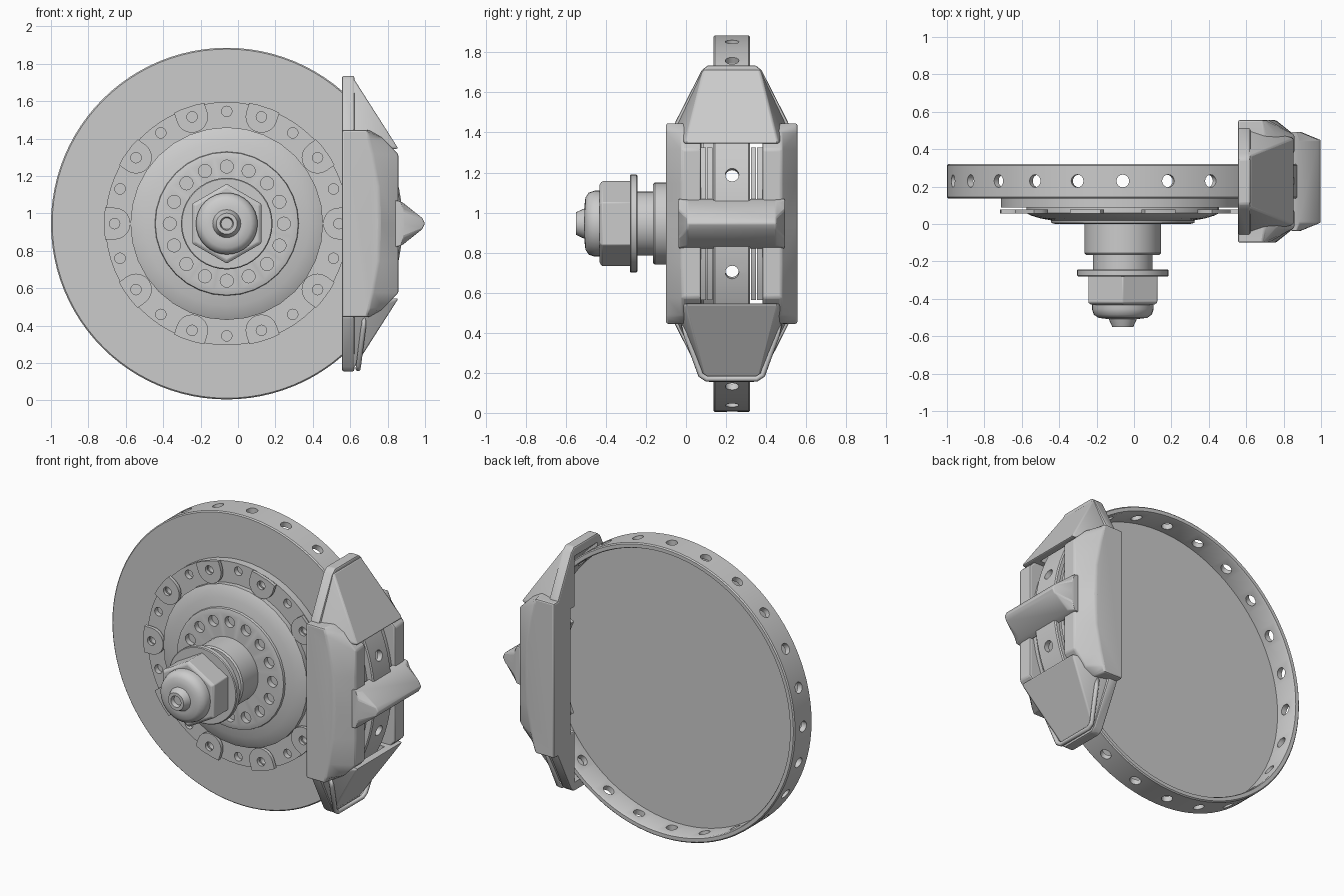
import bpy, bmesh, math
from mathutils import Vector
from math import sin, cos, pi, radians

if "Cube" in bpy.data.objects:
    bpy.data.objects.remove(bpy.data.objects["Cube"])

CX, CZ, CY = -0.06, 0.945, 0.228   # rotor axis (x, z) and caliper mid-plane (y)


def finish(name, bm, smooth=35):
    bmesh.ops.recalc_face_normals(bm, faces=bm.faces[:])
    me = bpy.data.meshes.new(name)
    bm.to_mesh(me)
    bm.free()
    ob = bpy.data.objects.new(name, me)
    bpy.context.collection.objects.link(ob)
    shade(ob, smooth)
    return ob


def activate(ob):
    bpy.ops.object.select_all(action='DESELECT')
    ob.select_set(True)
    bpy.context.view_layer.objects.active = ob


def shade(ob, angle=35):
    activate(ob)
    bpy.ops.object.shade_smooth_by_angle(angle=radians(angle))


def solids(name, lofts):
    """One mesh from several capped lofts; each loft is a list of equal loops."""
    bm = bmesh.new()
    for loops in lofts:
        rows = [[bm.verts.new(p) for p in lp] for lp in loops]
        n = len(rows[0])
        for a, b in zip(rows, rows[1:]):
            for i in range(n):
                j = (i + 1) % n
                bm.faces.new((a[i], a[j], b[j], b[i]))
        bm.faces.new(rows[0])
        bm.faces.new(rows[-1])
    return finish(name, bm)


def lathe(name, profile, n=64, smooth=35):
    """Spin a closed (radius, y) profile round the rotor axis."""
    bm = bmesh.new()
    rows = [[bm.verts.new((CX + r * cos(2 * pi * k / n), y, CZ + r * sin(2 * pi * k / n)))
             for r, y in profile] for k in range(n)]
    m = len(profile)
    for k in range(n):
        a, b = rows[k], rows[(k + 1) % n]
        for i in range(m):
            j = (i + 1) % m
            if profile[i][0] or profile[j][0]:
                bm.faces.new((a[i], a[j], b[j], b[i]))
    bmesh.ops.remove_doubles(bm, verts=bm.verts[:], dist=1e-5)
    return finish(name, bm, smooth)


def circle(c, axis, r, n=16):
    q = Vector(axis).to_track_quat('Z', 'Y')
    return [Vector(c) + q @ Vector((r * cos(2 * pi * i / n), r * sin(2 * pi * i / n), 0)) for i in range(n)]


def rod(a, b, r, n=16):
    d = Vector(b) - Vector(a)
    return [circle(a, d, r, n), circle(b, d, r, n)]


def polar(r, deg, y):
    return (CX + r * cos(radians(deg)), y, CZ + r * sin(radians(deg)))


def apply(ob, kind, **kw):
    m = ob.modifiers.new(kind.title(), kind)
    for k, v in kw.items():
        setattr(m, k, v)
    activate(ob)
    bpy.ops.object.modifier_apply(modifier=m.name)
    shade(ob)


def bevel(ob, w):
    apply(ob, 'BEVEL', width=w, segments=2, limit_method='ANGLE', angle_limit=radians(25))


def cut(targets, cutter):
    for t in targets:
        apply(t, 'BOOLEAN', operation='DIFFERENCE', solver='EXACT', object=cutter)
    bpy.data.objects.remove(cutter)


# Rotor: shallow cup, open at the back, with holes round the rim
rotor = lathe("rotor", [(0, 0.137), (0.933, 0.137), (0.94, 0.144), (0.94, 0.313), (0.933, 0.32),
                        (0.91, 0.32), (0.905, 0.31), (0.905, 0.16), (0, 0.16)], 96)
cut([rotor], solids("rim_cutter", [rod(polar(0.86, a, 0.23), polar(1.0, a, 0.23), 0.034)
                                   for a in range(0, 360, 15)]))

# Carrier ring and the scalloped mounting tabs in front of it
ring = lathe("carrier_ring", [(0.48, 0.088), (0.65, 0.088), (0.65, 0.14), (0.48, 0.14)], 64)


def tab(deg):
    a = radians(deg)
    pts = [(0.6 - 0.085 * cos(t), 0.085 * sin(t)) for t in [pi * (i / 10 - 0.5) for i in range(11)]]
    pts += [(0.65, 0.085), (0.656, 0.04), (0.656, -0.04), (0.65, -0.085)]
    return [[(CX + u * cos(a) - v * sin(a), y, CZ + u * sin(a) + v * cos(a)) for u, v in pts]
            for y in (0.056, 0.078)]


tabs = solids("mounting_tabs", [tab(36 * i) for i in range(10)])
cut([ring, tabs], solids("bolt_cutter", [rod(polar(0.6, 18 * i, 0.03), polar(0.6, 18 * i, 0.12), 0.028)
                                         for i in range(20)]))

# Hat with its circle of sixteen holes
hat = lathe("hat", [(0, 0), (0.36, 0), (0.382, 0.006), (0.385, 0.02), (0.44, 0.03), (0.49, 0.045),
                    (0.515, 0.058), (0.515, 0.139), (0, 0.139)], 32)
cut([hat], solids("hub_cutter", [rod(polar(0.305, 22.5 * i, -0.03), polar(0.305, 22.5 * i, 0.035), 0.035)
                                 for i in range(16)]))

# Hub spindle, washer, hex nut, cap and tip
lathe("hub", [(0, 0.01), (0.205, 0.01), (0.205, -0.155), (0.197, -0.165), (0.16, -0.165),
              (0.16, -0.25), (0, -0.25)], 40)
lathe("washer", [(0, -0.243), (0.24, -0.243), (0.245, -0.248), (0.245, -0.275), (0.24, -0.28), (0, -0.28)], 40)
nut = solids("hex_nut", [[[polar(r, 90 + 60 * i, y) for i in range(6)]
                          for r, y in ((0.213, -0.27), (0.213, -0.42), (0.195, -0.432))]])
bevel(nut, 0.005)
lathe("nut_cap", [(0, -0.42), (0.165, -0.42), (0.165, -0.455), (0.155, -0.485), (0.13, -0.502),
                  (0.09, -0.507), (0, -0.507)], 32, 45)
lathe("spindle_tip", [(0, -0.5), (0.078, -0.5), (0.072, -0.515), (0.056, -0.55), (0.036, -0.55),
                      (0.03, -0.525), (0, -0.525)], 24)

# Caliper cheeks, mirrored front to back
zs = (0.5, 0.46, 0.37, 0.2, 0, -0.2, -0.37, -0.46, -0.5)
inner = (0.69, 0.70, 0.72, 0.752, 0.758, 0.752, 0.72, 0.70, 0.69)
outer = (0.70, 0.77, 0.858, 0.858, 0.858, 0.858, 0.858, 0.77, 0.70)


def cheek_loop(xs, y):
    return [(x, y, CZ + z) for x, z in zip(xs, zs)] + [(0.556, y, CZ - 0.5), (0.556, y, CZ + 0.5)]


for name, f in (("front_cheek", lambda y: y), ("rear_cheek", lambda y: 2 * CY - y)):
    ck = solids(name, [[cheek_loop(inner, f(-0.1)), cheek_loop(outer, f(-0.02)), cheek_loop(outer, f(0.075))]])
    bevel(ck, 0.01)

# End plates and sloping end covers, mirrored top to bottom, slotted for the rotor
ends = []
for s, side in ((1, "upper"), (-1, "lower")):
    outline = [(0.285, 0.4), (0.285, 0.5), (0.15, 0.765), (0.12, 0.79)]
    outline += [(-y, z) for y, z in reversed(outline)]
    plate = solids(side + "_end_plate", [[[(x, CY + y, CZ + s * z) for y, z in outline] for x in (0.556, 0.622)]])
    bm = bmesh.new()
    for x, y, z in ((0.6, 0.275, 0.4), (0.6, 0.275, 0.5), (0.622, 0.265, 0.5), (0.622, 0.14, 0.77),
                    (0.6, 0.14, 0.77), (0.858, 0.235, 0.4)):
        for m in (1, -1):
            bm.verts.new((x, CY + m * y, CZ + s * z))
    bmesh.ops.convex_hull(bm, input=bm.verts[:])
    bmesh.ops.dissolve_limit(bm, angle_limit=radians(1), verts=bm.verts[:], edges=bm.edges[:])
    cover = finish(side + "_end_cover", bm)
    for o in (plate, cover):
        bevel(o, 0.01)
    ends += [plate, cover]
cut(ends, solids("slot_cutter", [rod((CX, 0.11, CZ), (CX, 0.345, CZ), 0.957, 96)]))


# Brake pads: arc-shaped strips either side of the rotor
def pad(y0, y1):
    angs = [-25 + 50 * i / 12 for i in range(13)]
    return [[polar(0.9, a, y) for a in angs] + [polar(0.70, a, y) for a in reversed(angs)] for y in (y0, y1)]


solids("brake_pads", [pad(0.07, 0.10), pad(0.105, 0.132), pad(0.324, 0.35), pad(0.355, 0.386)])

# Bridge bar across the caliper window
bar_end = [(0.84, 0.125), (0.87, 0.12), (0.885, 0.07), (0.89, 0.0)]
bar_mid = [(0.84, 0.125), (0.885, 0.11), (0.985, 0.03), (1.0, 0.0)]


def bar_loop(prof, y):
    full = prof + [(x, -z) for x, z in reversed(prof[:-1])]
    return [(x, y, CZ + z) for x, z in full]


bar = solids("bridge_bar", [[bar_loop(bar_end, CY - 0.265), bar_loop(bar_mid, CY - 0.22),
                             bar_loop(bar_mid, CY + 0.22), bar_loop(bar_end, CY + 0.265)]])
bevel(bar, 0.006)

# Wire retaining clip round the lower end
half = [(0.665, 0.225, 0.53), (0.675, 0.24, 0.515), (0.67, 0.225, 0.56), (0.645, 0.155, 0.755), (0.642, 0.125, 0.775)]
path = half + [(x, -y, z) for x, y, z in reversed(half)]
cu = bpy.data.curves.new("wire_clip", 'CURVE')
cu.dimensions = '3D'
cu.bevel_depth = 0.014
cu.bevel_resolution = 3
cu.use_fill_caps = True
sp = cu.splines.new('POLY')
sp.points.add(len(path) - 1)
for p, (x, y, z) in zip(sp.points, path):
    p.co = (x, CY + y, CZ - z, 1)
bpy.context.collection.objects.link(bpy.data.objects.new("wire_clip", cu))
